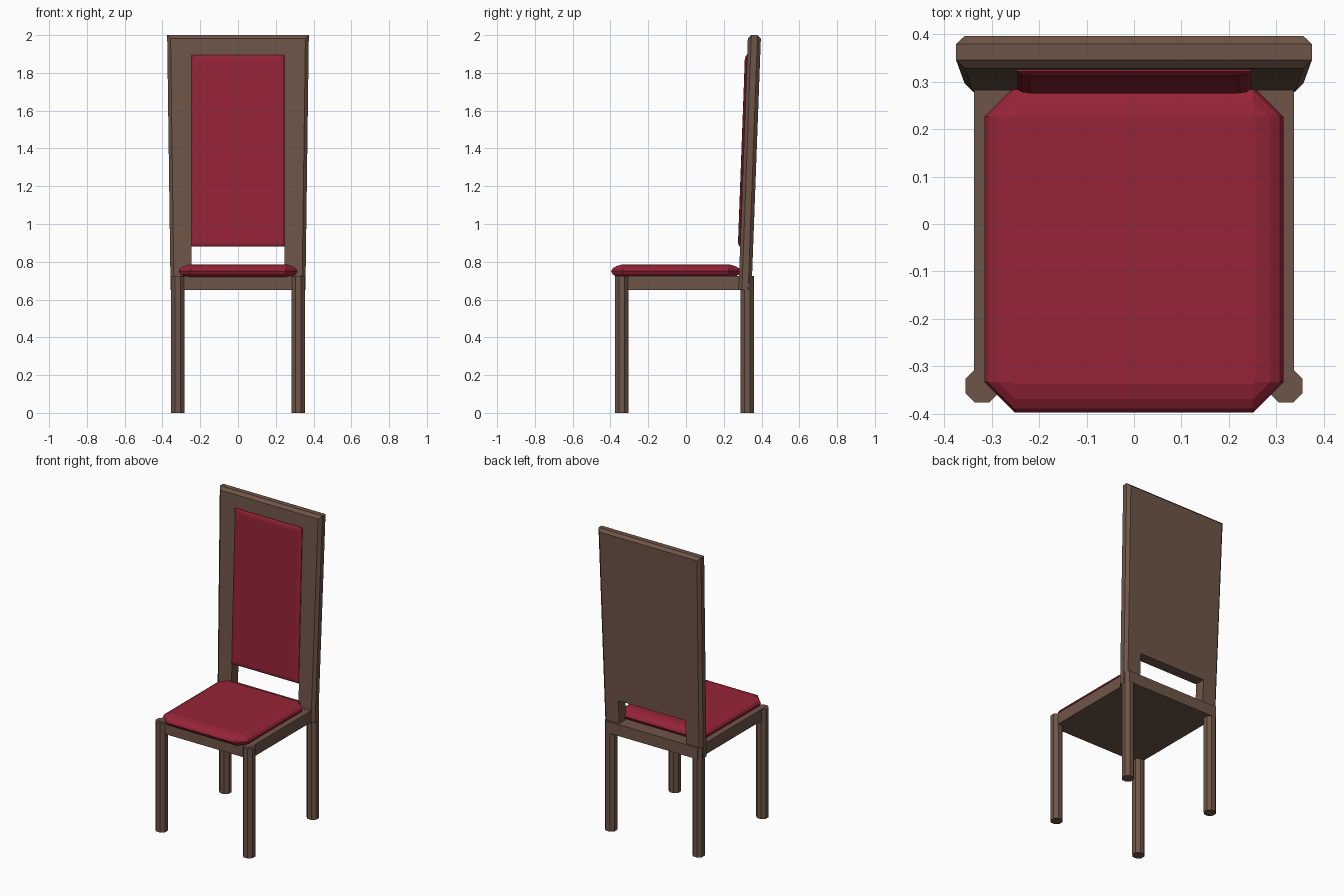
import bpy, bmesh, math

if "Cube" in bpy.data.objects:
    bpy.data.objects.remove(bpy.data.objects["Cube"])

def material(name, rgb):
    m = bpy.data.materials.new(name)
    m.diffuse_color = (*rgb, 1)
    m.use_nodes = True
    m.node_tree.nodes["Principled BSDF"].inputs["Base Color"].default_value = m.diffuse_color
    return m

WOOD = material("brown wood", (0.156, 0.091, 0.063))
RED = material("red upholstery", (0.305, 0.0176, 0.038))

def finish(bm, name, mat):
    bmesh.ops.recalc_face_normals(bm, faces=bm.faces[:])
    mesh = bpy.data.meshes.new(name)
    bm.to_mesh(mesh)
    bm.free()
    mesh.materials.append(mat)
    ob = bpy.data.objects.new(name, mesh)
    bpy.context.collection.objects.link(ob)
    return ob

def loft(name, rings, mat):
    """Skin a stack of equal-length rings and cap both ends."""
    bm = bmesh.new()
    loops = [[bm.verts.new(p) for p in ring] for ring in rings]
    n = len(loops[0])
    for a, b in zip(loops, loops[1:]):
        for i in range(n):
            j = (i + 1) % n
            bm.faces.new((a[i], a[j], b[j], b[i]))
    bm.faces.new(loops[0])
    bm.faces.new(loops[-1])
    return finish(bm, name, mat)

def rect(x, y0, y1, z):
    return [(-x, y0, z), (x, y0, z), (x, y1, z), (-x, y1, z)]

def lean(z):
    """Backward shift of the backrest at height z."""
    return 0.037 * (z - 0.65)

# Four octagonal legs
R = 0.0355 / math.cos(math.pi / 8)
for row, y in (("front", -0.341), ("back", 0.325)):
    for side, x in (("left", -0.32), ("right", 0.32)):
        rings = [[(x + R * math.cos(math.pi / 8 + i * math.pi / 4),
                   y + R * math.sin(math.pi / 8 + i * math.pi / 4), z)
                  for i in range(8)] for z in (0, 0.724)]
        loft(f"{row}_leg_{side}", rings, WOOD)

# Seat frame
loft("seat_frame", [rect(0.337, -0.357, 0.361, z) for z in (0.65, 0.726)], WOOD)

# Seat cushion: cut-corner rings that round over to a rectangular top
def cushion_ring(z, d):
    x, y0, y1, c = 0.315 - d, -0.397 + d, 0.29 - d, 0.064 - d
    return [(-x + c, y0, z), (x - c, y0, z), (x, y0 + c, z), (x, y1 - c, z),
            (x - c, y1, z), (-x + c, y1, z), (-x, y1 - c, z), (-x, y0 + c, z)]

profile = [(0.72, 0.03), (0.734, 0.008), (0.75, 0), (0.765, 0.008),
           (0.777, 0.028), (0.786, 0.06)]
loft("seat_cushion", [cushion_ring(z, d) for z, d in profile], RED)

# Backrest board: leaning, tapered, with an opening above the seat
outline = [(-0.357, 0.65), (-0.375, 2), (0.375, 2), (0.357, 0.65),
           (0.245, 0.65), (0.245, 0.88), (-0.245, 0.88), (-0.245, 0.65)]
bm = bmesh.new()
front, back = [[bm.verts.new((x, y + lean(z), z)) for x, z in outline]
               for y in (0.278, 0.347)]
bm.faces.new(front)
bm.faces.new(back)
for i in range(8):
    j = (i + 1) % 8
    bm.faces.new((front[i], front[j], back[j], back[i]))
bmesh.ops.recalc_face_normals(bm, faces=bm.faces[:])
# chamfer only the outer side and top edges
edges = [bm.edges.get((ring[i], ring[i + 1])) for ring in (front, back) for i in range(3)]
bmesh.ops.bevel(bm, geom=edges, offset=0.018, segments=1, affect='EDGES')
finish(bm, "backrest_board", WOOD)

# Upholstered back panel, raised from the board with soft edges
rings = []
for depth, d in ((-0.004, 0), (0.003, 0), (0.009, 0.008), (0.012, 0.025)):
    x, z0, z1 = 0.245 - d, 0.881 + d, 1.895 - d
    rings.append([(px, 0.278 - depth + lean(z), z)
                  for px, z in ((-x, z0), (x, z0), (x, z1), (-x, z1))])
loft("back_cushion", rings, RED)
